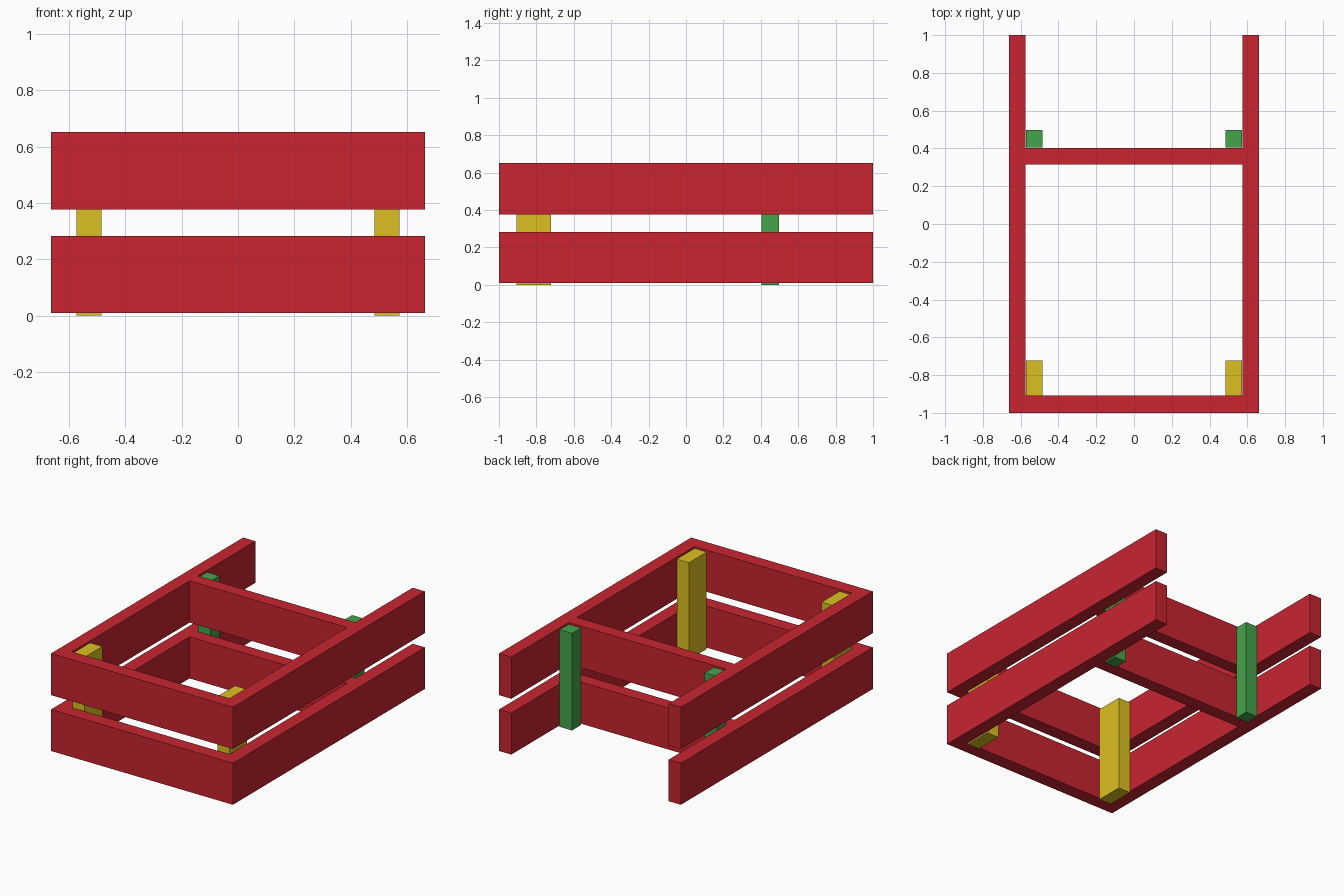
import bpy

if "Cube" in bpy.data.objects:
    bpy.data.objects.remove(bpy.data.objects["Cube"])


def material(name, rgb):
    m = bpy.data.materials.new(name)
    m.diffuse_color = (*rgb, 1)
    m.use_nodes = True
    m.node_tree.nodes["Principled BSDF"].inputs["Base Color"].default_value = m.diffuse_color
    return m


red = material("red", (0.58, 0.018, 0.03))
yellow = material("yellow", (0.72, 0.53, 0.015))
green = material("green", (0.06, 0.37, 0.07))


def box(name, x, y, z, mat):
    """Box from (min, max) ranges on each axis."""
    bpy.ops.mesh.primitive_cube_add(size=1, location=[sum(r) / 2 for r in (x, y, z)])
    ob = bpy.context.object
    ob.name = name
    ob.scale = [r[1] - r[0] for r in (x, y, z)]
    bpy.ops.object.transform_apply(location=False, rotation=False, scale=True)
    ob.data.materials.append(mat)


OUT, IN = 0.663, 0.574  # outer and inner faces of the side rails

# Two tiers of planks: side rails, front plank and rear crosspiece
for tier, z in (("lower", (0.009, 0.283)), ("upper", (0.377, 0.652))):
    for side, x in (("left", (-OUT, -IN)), ("right", (IN, OUT))):
        box(f"{tier}_{side}_rail", x, (-1, 1), z, red)
    box(f"{tier}_front_plank", (-IN, IN), (-1, -0.908), z, red)
    box(f"{tier}_rear_crosspiece", (-IN, IN), (0.315, 0.403), z, red)

# Corner posts
for side, x in (("left", (-0.573, -0.484)), ("right", (0.484, 0.573))):
    box(f"front_{side}_post", x, (-0.907, -0.722), (0, 0.64), yellow)
    box(f"rear_{side}_post", x, (0.404, 0.497), (0, 0.64), green)
